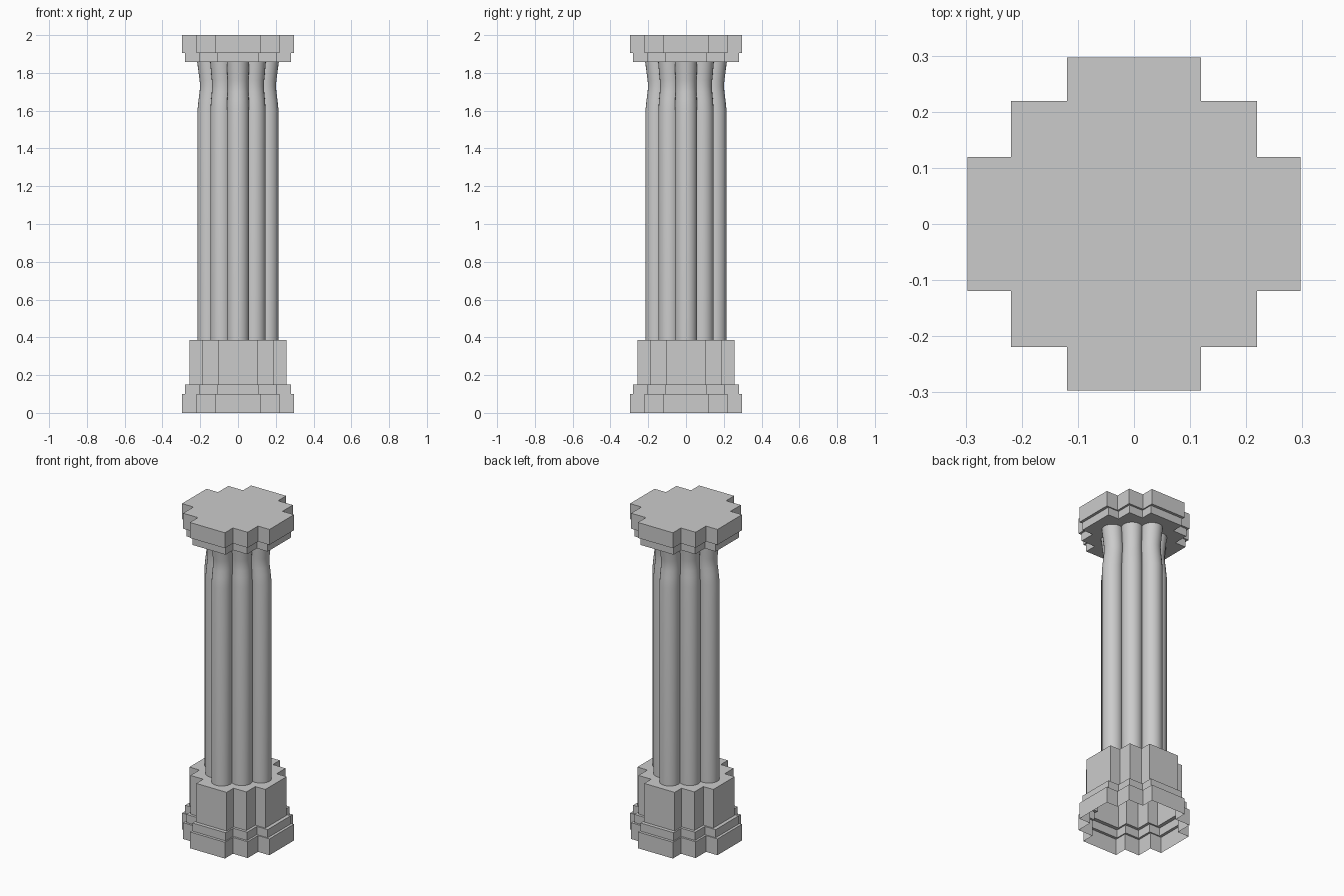
import bpy, bmesh, math

if "Cube" in bpy.data.objects:
    bpy.data.objects.remove(bpy.data.objects["Cube"])

# quarter of the stepped cross outline (widest tier), repeated by rotation
QUARTER = [(0.297, -0.119), (0.297, 0.119), (0.219, 0.119), (0.219, 0.219), (0.119, 0.219)]


def outline():
    pts = []
    for k in range(4):
        c, s = round(math.cos(k * math.pi / 2)), round(math.sin(k * math.pi / 2))
        pts += [(x * c - y * s, x * s + y * c) for x, y in QUARTER]
    return pts


def add_loft(bm, rings, cap_start, cap_end):
    loops = [[bm.verts.new(p) for p in ring] for ring in rings]
    n = len(loops[0])
    for a, b in zip(loops, loops[1:]):
        for i in range(n):
            j = (i + 1) % n
            bm.faces.new((a[i], a[j], b[j], b[i]))
    if cap_start:
        bm.faces.new(loops[0][::-1])
    if cap_end:
        bm.faces.new(loops[-1])


def finish(bm, name):
    me = bpy.data.meshes.new(name)
    bm.to_mesh(me)
    bm.free()
    ob = bpy.data.objects.new(name, me)
    bpy.context.collection.objects.link(ob)
    return ob


def stepped_block(name, levels, cap_start):
    bm = bmesh.new()
    add_loft(bm, [[(x * s, y * s, z) for x, y in outline()] for z, s in levels],
             cap_start, True)
    return finish(bm, name)


# base: three tiers, hollow and open underneath
stepped_block("base", [(0, 1), (0.10, 1), (0.10, 0.943), (0.15, 0.943),
                       (0.15, 0.868), (0.387, 0.868)], False)

# capital: two tiers
stepped_block("capital", [(1.857, 0.943), (1.905, 0.943), (1.905, 1), (2.0, 1)], True)

# shaft: eight clustered round columns, the diagonal ones set further in,
# pinched together at the neck
NECK = [(0.387, 1), (1.60, 1), (1.66, 0.97), (1.70, 0.945), (1.73, 0.935),
        (1.76, 0.945), (1.80, 0.97), (1.857, 1.005)]
r, SIDES = 0.059, 24
bm = bmesh.new()
for k in range(8):
    a = k * math.pi / 4
    R = 0.124 if k % 2 else 0.156
    ring = [(R * math.cos(a) + r * math.cos(a + 2 * math.pi * i / SIDES),
             R * math.sin(a) + r * math.sin(a + 2 * math.pi * i / SIDES))
            for i in range(SIDES)]
    add_loft(bm, [[(x * s, y * s, z) for x, y in ring] for z, s in NECK], False, False)
shaft = finish(bm, "clustered_shaft")
for p in shaft.data.polygons:
    p.use_smooth = True
